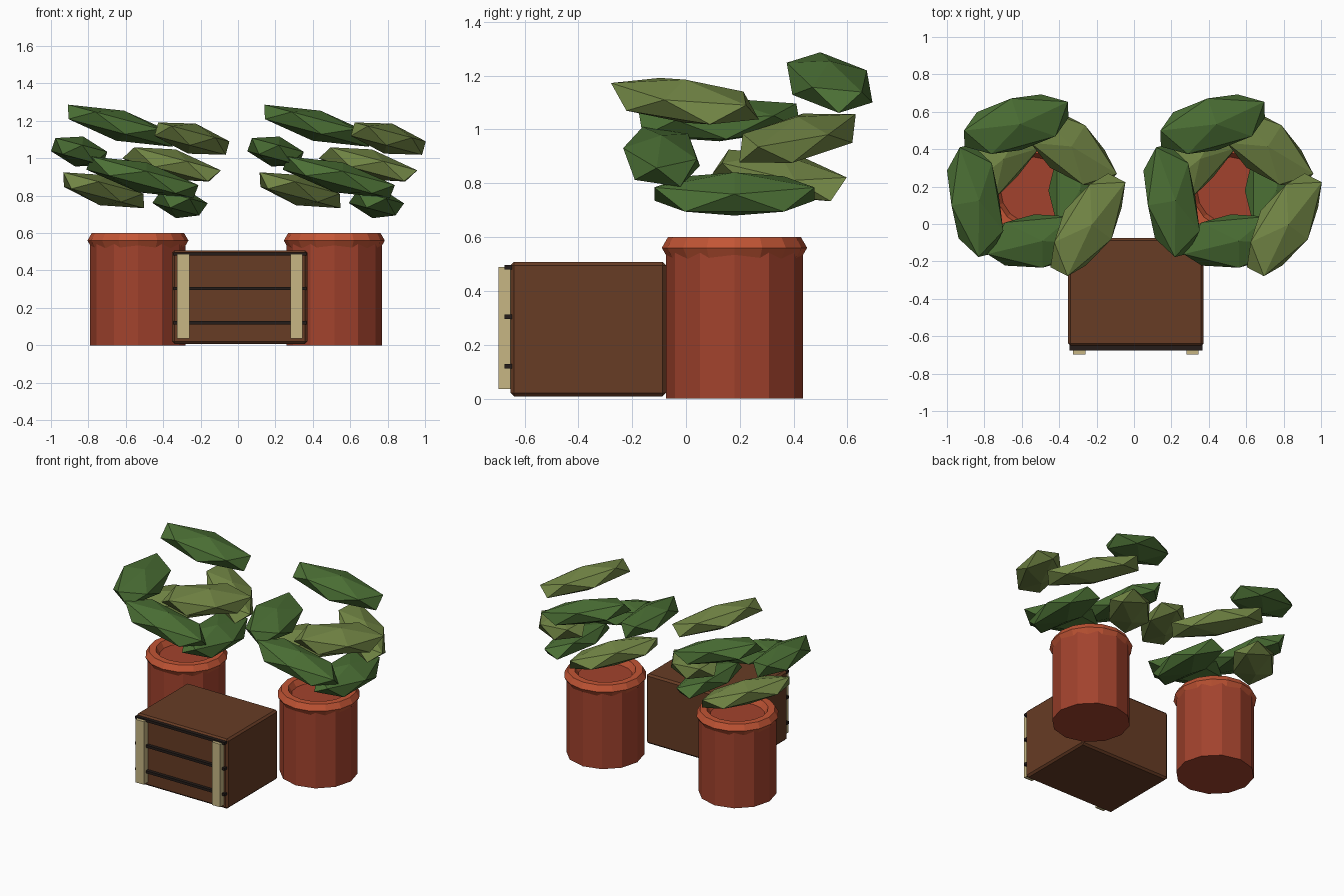
import bpy, math
from mathutils import Matrix, Vector

if "Cube" in bpy.data.objects:
    bpy.data.objects.remove(bpy.data.objects["Cube"])


def material(name, color):
    m = bpy.data.materials.new(name)
    m.diffuse_color = (*color, 1)
    m.use_nodes = True
    m.node_tree.nodes["Principled BSDF"].inputs["Base Color"].default_value = m.diffuse_color
    return m


DARK_LEAF = material("dark_green", (0.07, 0.16, 0.035))
LIGHT_LEAF = material("light_green", (0.17, 0.24, 0.06))
CLAY = material("clay", (0.36, 0.055, 0.026))
RIM = material("rim_clay", (0.54, 0.09, 0.035))
WOOD = material("brown_wood", (0.135, 0.045, 0.018))
GAP = material("dark_wood", (0.018, 0.012, 0.01))
TAN = material("pale_wood", (0.57, 0.47, 0.23))


def finish(name, mat):
    ob = bpy.context.object
    ob.name = name
    ob.data.materials.append(mat)
    return ob


def box(name, lo, hi, mat, bevel=0):
    lo, hi = Vector(lo), Vector(hi)
    bpy.ops.mesh.primitive_cube_add(size=1, location=(lo + hi) / 2)
    ob = finish(name, mat)
    ob.scale = hi - lo
    bpy.ops.object.transform_apply(location=False, rotation=False, scale=True)
    if bevel:
        b = ob.modifiers.new("bevel", 'BEVEL')
        b.width, b.segments = bevel, 1
    return ob


def potted_plant(side, cx, cy):
    # twelve-sided pot with a six-sided ring as its rim
    bpy.ops.mesh.primitive_cylinder_add(vertices=12, radius=0.255, depth=0.56,
                                        location=(cx, cy, 0.28))
    finish(side + "_pot", CLAY)
    bpy.ops.mesh.primitive_torus_add(major_segments=16, minor_segments=6,
                                     major_radius=0.224, minor_radius=0.046,
                                     location=(cx, cy, 0.56))
    finish(side + "_pot_rim", RIM)
    # leaves climb in a golden-angle spiral, all leaning down towards +x
    for i in range(7):
        a = math.radians(137.5 * i)
        r = 0.225 + 0.0235 * i
        pos = (cx + r * math.cos(a), cy + r * math.sin(a), 0.76 + 0.069 * i)
        bpy.ops.mesh.primitive_ico_sphere_add(subdivisions=1, radius=1)
        leaf = finish(f"{side}_leaf_{i + 1}", LIGHT_LEAF if i % 2 else DARK_LEAF)
        leaf.matrix_world = (Matrix.Translation(pos) @ Matrix.Rotation(0.26, 4, 'Y')
                             @ Matrix.Rotation(a, 4, 'Z')
                             @ Matrix.Diagonal((0.16, 0.35, 0.083, 1)))


potted_plant("left", -0.535, 0.18)
potted_plant("right", 0.515, 0.18)

# crate with dark gaps and two pale uprights on the front
box("crate", (-0.352, -0.652, 0.008), (0.372, -0.075, 0.508), WOOD, 0.013)
for i in range(3):
    z = 0.12 + 0.184 * i
    box(f"crate_gap_{i + 1}", (-0.345, -0.675, z - 0.009), (0.365, -0.645, z + 0.009), GAP)
for name, x in (("left", -0.293), ("right", 0.313)):
    box(f"crate_{name}_upright", (x - 0.033, -0.697, 0.036), (x + 0.033, -0.65, 0.488), TAN)
